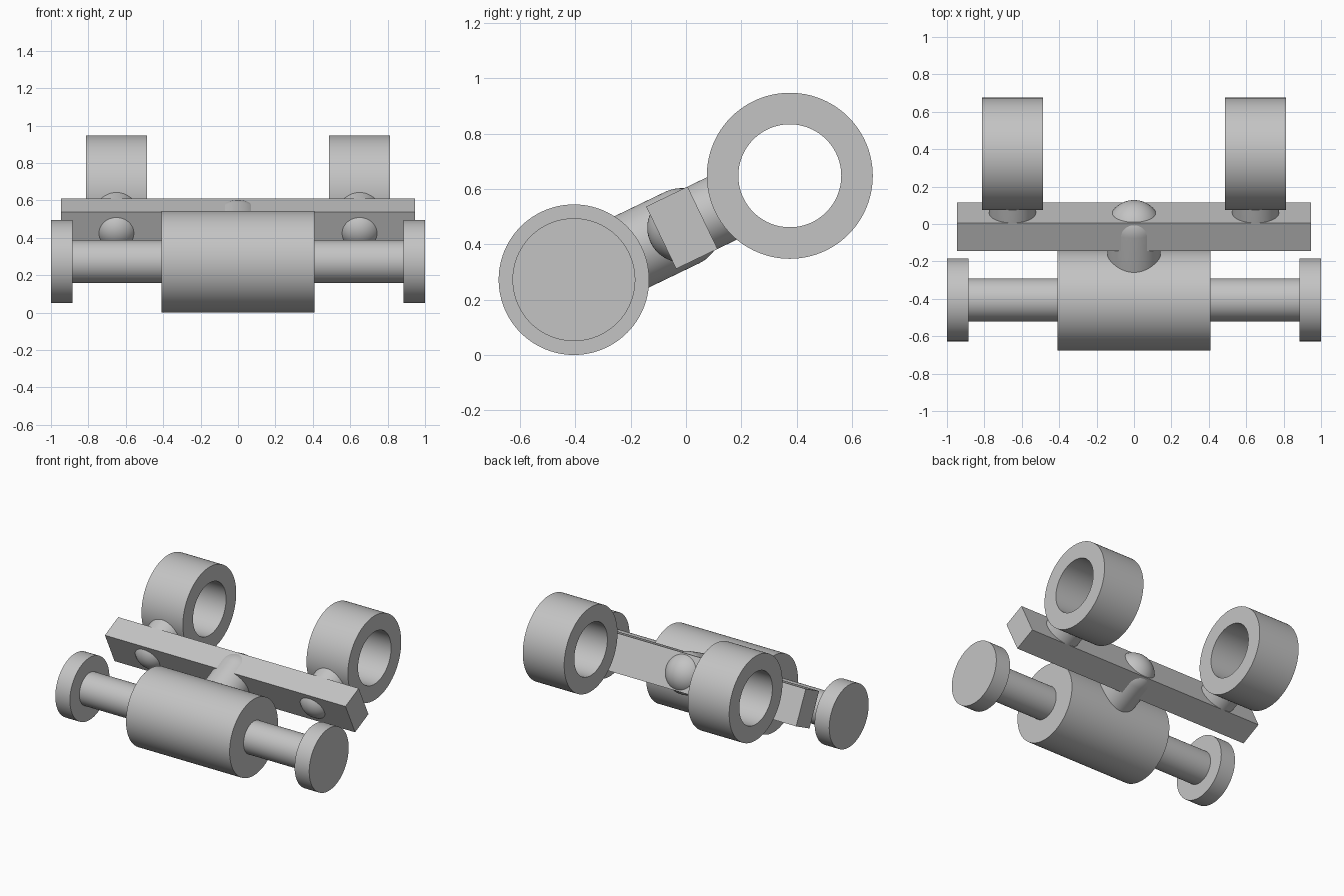
import bpy
import bmesh
from math import cos, sin, pi, radians
from mathutils import Matrix, Vector

cube = bpy.data.objects.get("Cube")
if cube:
    bpy.data.objects.remove(cube, do_unlink=True)

GREY = (0.55, 0.55, 0.55, 1)
mat = bpy.data.materials.new("plain grey")
mat.use_nodes = True
mat.diffuse_color = GREY
mat.node_tree.nodes["Principled BSDF"].inputs["Base Color"].default_value = GREY

# Everything is arranged along one tilted line through the crossbar centre
TILT = radians(25.7)
CENTRE = Vector((0, -0.015, 0.4605))
ALONG = Vector((0, cos(TILT), sin(TILT)))
REACH = 0.433
FRONT_AXLE = CENTRE - ALONG * REACH
REAR_AXLE = CENTRE + ALONG * REACH


def finish(name, bm, smooth=True):
    bmesh.ops.recalc_face_normals(bm, faces=bm.faces)
    mesh = bpy.data.meshes.new(name)
    bm.to_mesh(mesh)
    bm.free()
    mesh.materials.append(mat)
    obj = bpy.data.objects.new(name, mesh)
    bpy.context.collection.objects.link(obj)
    if smooth:
        bpy.ops.object.select_all(action="DESELECT")
        obj.select_set(True)
        bpy.context.view_layer.objects.active = obj
        bpy.ops.object.shade_smooth_by_angle(angle=radians(35))
    return obj


def lathe(name, profile, origin, axis, steps=96):
    """Spin (radius, distance along axis) points around the axis."""
    bm = bmesh.new()
    turn = axis.to_track_quat("Z", "Y").to_matrix().to_4x4()
    place = Matrix.Translation(origin) @ turn
    verts = [bm.verts.new((r, 0, d)) for r, d in profile]
    edges = [bm.edges.new(pair) for pair in zip(verts, verts[1:])]
    bmesh.ops.spin(bm, geom=verts + edges, angle=2 * pi, steps=steps,
                   axis=(0, 0, 1), cent=(0, 0, 0))
    bmesh.ops.remove_doubles(bm, verts=bm.verts, dist=1e-5)
    bm.transform(place)
    return finish(name, bm)


def cylinder(name, radius, x0, x1, origin):
    profile = [(0, x0), (radius, x0), (radius, x1), (0, x1)]
    return lathe(name, profile, origin, Vector((1, 0, 0)))


def round_post(name, radius, length, x, axis):
    """Post starting at the crossbar with a hemispherical end poking through."""
    n = 16
    dome = [(radius * sin(i * pi / 2 / n), -radius * cos(i * pi / 2 / n))
            for i in range(n + 1)]
    profile = dome + [(radius, length), (0, length)]
    return lathe(name, profile, CENTRE + Vector((x, 0, 0)), axis)


# Tilted crossbar
bm = bmesh.new()
bmesh.ops.create_cube(bm, size=1)
bm.transform(Matrix.Translation(CENTRE) @ Matrix.Rotation(TILT, 4, "X")
             @ Matrix.Diagonal((1.895, 0.166, 0.25, 1)))
finish("crossbar", bm, smooth=False)

# Front drum, its post, and the axle rods with end discs
cylinder("front_drum", 0.272, -0.408, 0.408, FRONT_AXLE)
round_post("centre_post", 0.143, REACH - 0.1, 0, -ALONG)
for side, label in ((1, "left"), (-1, "right")):
    cylinder(label + "_axle_rod", 0.115, side * 0.38, side * 0.9, FRONT_AXLE)
    cylinder(label + "_end_disc", 0.222, side * 0.885, side, FRONT_AXLE)

    # Rear ring and the post that holds it
    outer, inner, half, x = 0.3, 0.186, 0.163, side * 0.65
    ring = [(inner, -half), (outer, -half), (outer, half), (inner, half), (inner, -half)]
    lathe(label + "_ring", ring, REAR_AXLE + Vector((x, 0, 0)), Vector((1, 0, 0)))
    round_post(label + "_ring_post", 0.125, 0.2, x, ALONG)
